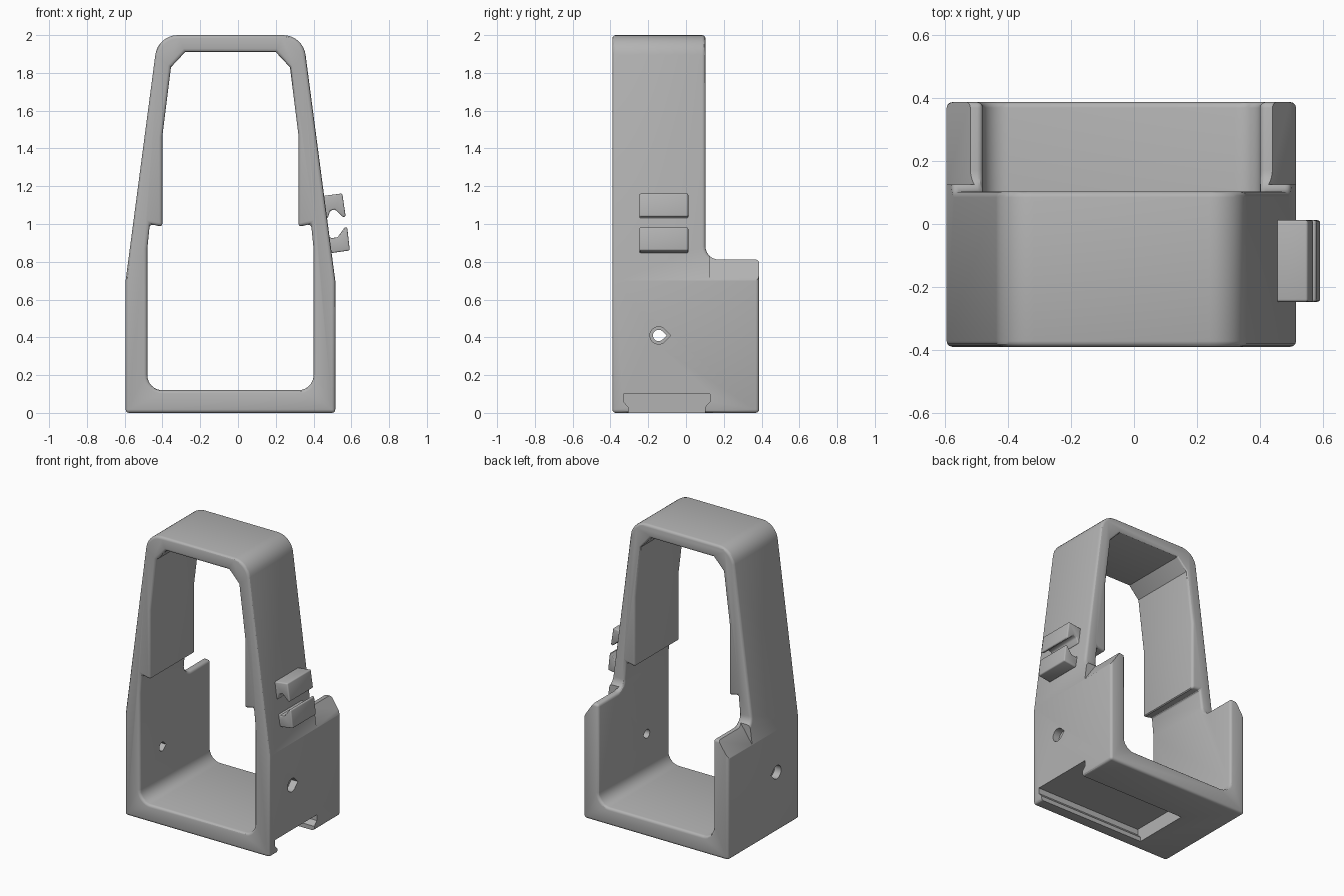
import bpy, bmesh, math
from mathutils import Vector

cube = bpy.data.objects.get("Cube")
if cube:
    bpy.data.objects.remove(cube, do_unlink=True)

grey = bpy.data.materials.new("mid grey plastic")
grey.use_nodes = True
grey.diffuse_color = (0.45, 0.45, 0.45, 1)
grey.node_tree.nodes["Principled BSDF"].inputs["Base Color"].default_value = (0.45, 0.45, 0.45, 1)

MID = -0.04                 # mirror line of the frame
FRONT, BACK = -0.39, 0.387  # depth of the frame


def rounded(points, steps=8):
    """Turn (a, b) or (a, b, radius) corners into a polygon with arcs."""
    out = []
    for i, p in enumerate(points):
        c = Vector(p[:2])
        if len(p) < 3:
            out.append(c)
            continue
        u = (Vector(points[i - 1][:2]) - c).normalized()
        v = (Vector(points[(i + 1) % len(points)][:2]) - c).normalized()
        half = u.angle(v) / 2
        centre = c + (u + v).normalized() * p[2] / math.sin(half)
        start = c + u * p[2] / math.tan(half) - centre
        end = c + v * p[2] / math.tan(half) - centre
        turn = start.angle(end)
        for k in range(steps + 1):
            t = k / steps
            w = (math.sin((1 - t) * turn) * start + math.sin(t * turn) * end) / math.sin(turn)
            out.append(centre + w)
    return out


def mirrored(half):
    """Close a right-hand half profile, given as offsets from the mid line."""
    right = [(MID + p[0], *p[1:]) for p in half]
    left = [(MID - p[0], *p[1:]) for p in reversed(half)]
    return rounded(right + left)


def prism(name, points, axis, lo, hi):
    """Extrude a profile along x or y."""
    def place(p, t):
        return (t, p[0], p[1]) if axis == "x" else (p[0], t, p[1])
    bm = bmesh.new()
    face = bm.faces.new([bm.verts.new(place(p, lo)) for p in points])
    grown = bmesh.ops.extrude_face_region(bm, geom=[face])["geom"]
    step = Vector((hi - lo, 0, 0) if axis == "x" else (0, hi - lo, 0))
    bmesh.ops.translate(bm, verts=[g for g in grown if isinstance(g, bmesh.types.BMVert)], vec=step)
    bmesh.ops.recalc_face_normals(bm, faces=bm.faces)
    mesh = bpy.data.meshes.new(name)
    bm.to_mesh(mesh)
    bm.free()
    mesh.materials.append(grey)
    obj = bpy.data.objects.new(name, mesh)
    bpy.context.collection.objects.link(obj)
    return obj


def activate(obj):
    bpy.ops.object.select_all(action="DESELECT")
    obj.select_set(True)
    bpy.context.view_layer.objects.active = obj


def cut(obj, cutter):
    cutter.hide_render = True
    mod = obj.modifiers.new("cut", "BOOLEAN")
    mod.operation, mod.solver, mod.object = "DIFFERENCE", "EXACT", cutter
    activate(obj)
    bpy.ops.object.modifier_apply(modifier=mod.name)
    bpy.data.objects.remove(cutter, do_unlink=True)


def soften(obj, width, degrees):
    mod = obj.modifiers.new("soft edges", "BEVEL")
    mod.width, mod.segments = width, 3
    mod.limit_method, mod.angle_limit = "ANGLE", math.radians(degrees)
    mod.use_clamp_overlap = False
    activate(obj)
    bpy.ops.object.modifier_apply(modifier=mod.name)


def teardrop(y, z, r):
    """Round hole with a point towards the back."""
    arc = [math.radians(45 + 270 * k / 20) for k in range(21)]
    return [(y + r * math.cos(a), z + r * math.sin(a)) for a in arc] + [(y + r * 1.41, z)]


# Tapered frame and its opening
frame = prism("frame", mirrored([(0.555, 0), (0.555, 0.70), (0.384, 2.0, 0.12)]), "y", FRONT, BACK)
opening = mirrored([(0.44, 0.12, 0.08), (0.44, 0.87), (0.427, 1.0), (0.36, 0.985),
                    (0.36, 1.47), (0.315, 1.83), (0.24, 1.91)])
cut(frame, prism("opening_cutter", opening, "y", -1, 1))

# Upper half is shallower than the base, with a fillet at the step
step = rounded([(0.103, 2.2), (0.103, 0.812, 0.07), (0.6, 0.812), (0.6, 2.2)])
cut(frame, prism("step_cutter", step, "x", -1, 1))
soften(frame, 0.018, 60)

# Sloped outer edges on top of the rear walls
for side in (-1, 1):
    slope = [(MID + side * x, z) for x, z in ((0.556, 0.70), (0.466, 0.832), (0.7, 0.832), (0.7, 0.70))]
    cut(frame, prism("slope_cutter", slope, "y", 0.125, 0.6))

# Flared mounting slot under the floor, open on one side
slot = [(-0.305, -0.05), (0.10, -0.05), (0.10, 0.03), (0.127, 0.06),
        (0.127, 0.10), (-0.332, 0.10), (-0.332, 0.06), (-0.305, 0.03)]
cut(frame, prism("slot_cutter", slot, "x", -0.31, 0.7))

# Pin holes through both walls, wider on the outside
cut(frame, prism("pin_cutter", teardrop(-0.145, 0.41, 0.03), "x", -1, 1))
for side in (-1, 1):
    ends = sorted((MID + side * 0.505, MID + side * 0.7))
    cut(frame, prism("recess_cutter", teardrop(-0.145, 0.41, 0.046), "x", *ends))

# Pair of hooked jaws on the left wall
upper = [(0.44, 1.147), (0.552, 1.162), (0.57, 1.04), (0.556, 1.036),
         (0.512, 1.078), (0.488, 1.07), (0.475, 1.03), (0.45, 1.03)]
lower = [(0.47, 0.94), (0.495, 0.925), (0.527, 0.93), (0.565, 0.982),
         (0.578, 0.983), (0.592, 0.86), (0.50, 0.847), (0.47, 0.87)]
jaws = [prism("upper_jaw", upper, "y", -0.247, 0.012),
        prism("lower_jaw", lower, "y", -0.247, 0.012)]
for jaw in jaws:
    soften(jaw, 0.008, 50)

for obj in [frame] + jaws:
    activate(obj)
    bpy.ops.object.shade_smooth_by_angle(angle=math.radians(30))
